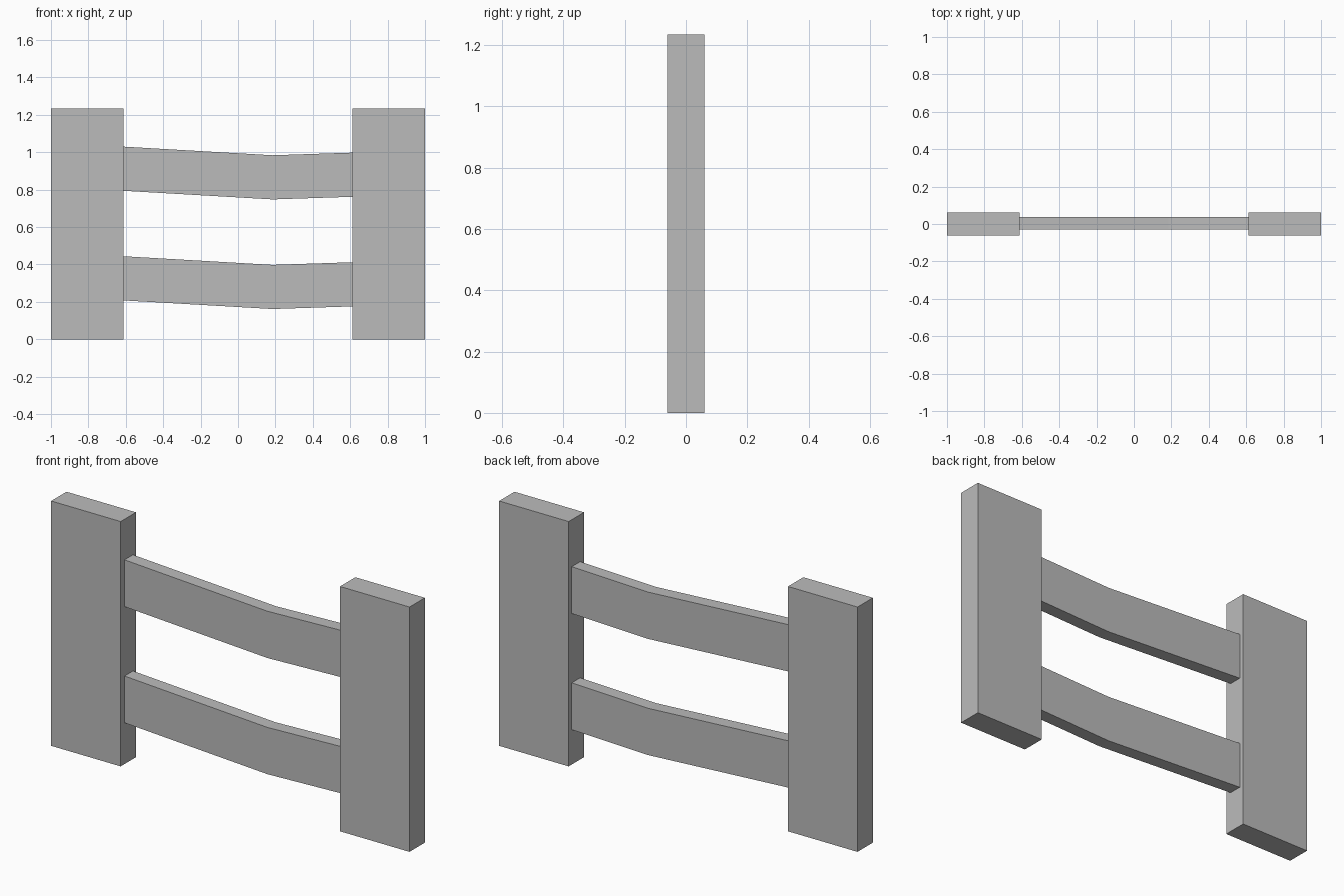
import bpy
import bmesh

cube = bpy.data.objects.get("Cube")
if cube:
    bpy.data.objects.remove(cube, do_unlink=True)

# Single flat grey
grey = bpy.data.materials.new("plain_grey")
grey.use_nodes = True
color = (0.5, 0.5, 0.5, 1)
grey.diffuse_color = color
grey.node_tree.nodes["Principled BSDF"].inputs["Base Color"].default_value = color


def add_panel(name, outline, y_front, y_back):
    """Extrude an x-z outline from y_front to y_back."""
    bm = bmesh.new()
    face = bm.faces.new([bm.verts.new((x, y_front, z)) for x, z in outline])
    result = bmesh.ops.extrude_face_region(bm, geom=[face])
    moved = [g for g in result["geom"] if isinstance(g, bmesh.types.BMVert)]
    bmesh.ops.translate(bm, verts=moved, vec=(0, y_back - y_front, 0))
    bmesh.ops.recalc_face_normals(bm, faces=bm.faces)
    mesh = bpy.data.meshes.new(name)
    bm.to_mesh(mesh)
    bm.free()
    mesh.materials.append(grey)
    obj = bpy.data.objects.new(name, mesh)
    bpy.context.collection.objects.link(obj)
    return obj


# Two wide flat posts
POST_IN, POST_OUT, HEIGHT = 0.612, 1.0, 1.235
for name, side in (("left_post", 1), ("right_post", -1)):
    a, b = side * POST_IN, side * POST_OUT
    add_panel(name, [(a, 0), (b, 0), (b, HEIGHT), (a, HEIGHT)], -0.061, 0.061)

# Two sagging rails, bent once off centre
RAIL_HEIGHT = 0.236
sag = [(-POST_IN, 0.046), (0.185, 0), (POST_IN, 0.014)]
for name, base in (("lower_rail", 0.162), ("upper_rail", 0.748)):
    bottom = [(x, base + z) for x, z in sag]
    top = [(x, z + RAIL_HEIGHT) for x, z in reversed(bottom)]
    add_panel(name, bottom + top, -0.03, 0.037)
